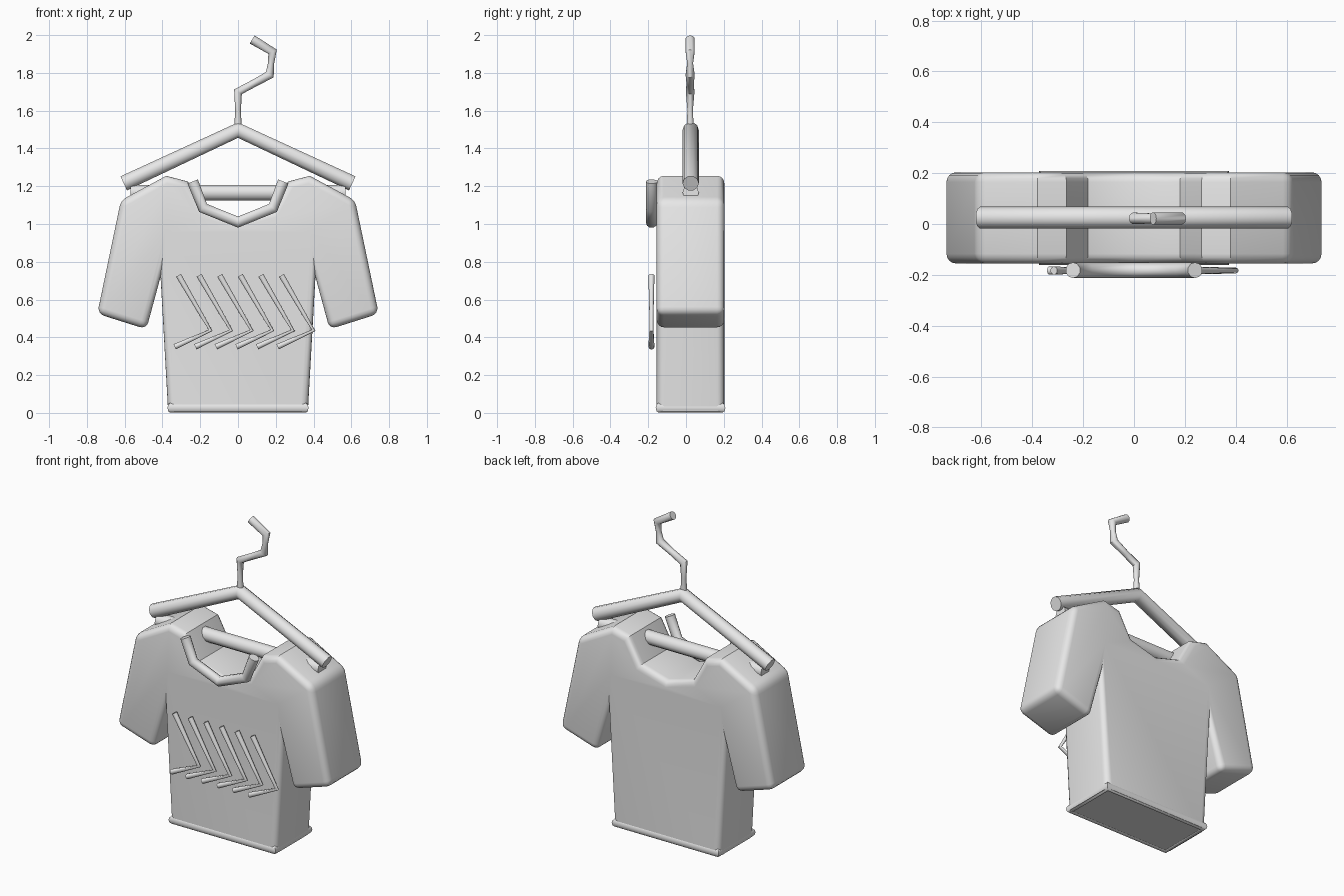
import bpy, bmesh
from mathutils import Vector

cube = bpy.data.objects.get("Cube")
if cube:
    bpy.data.objects.remove(cube, do_unlink=True)

grey = bpy.data.materials.new("light_grey")
grey.use_nodes = True
colour = (0.8, 0.8, 0.8, 1)
grey.diffuse_color = colour
grey.node_tree.nodes["Principled BSDF"].inputs["Base Color"].default_value = colour


def finish(obj, angle):
    bpy.ops.object.select_all(action='DESELECT')
    obj.select_set(True)
    bpy.context.view_layer.objects.active = obj
    if obj.type == 'CURVE':
        bpy.ops.object.convert(target='MESH')
        obj = bpy.context.object
    obj.data.materials.clear()
    obj.data.materials.append(grey)
    bpy.ops.object.shade_smooth_by_angle(angle=angle)


def tube(name, points, radius, y, widths=None, closed=False):
    """Round tube through (x, z) points at depth y, or through (x, y, z) points."""
    curve = bpy.data.curves.new(name, 'CURVE')
    curve.dimensions = '3D'
    curve.bevel_depth = radius
    curve.bevel_resolution = 3
    curve.use_fill_caps = True
    spline = curve.splines.new('POLY')
    spline.points.add(len(points) - 1)
    for i, p in enumerate(points):
        co = p if len(p) == 3 else (p[0], y, p[1])
        spline.points[i].co = (*co, 1)
        spline.points[i].radius = widths[i] if widths else 1
    spline.use_cyclic_u = closed
    obj = bpy.data.objects.new(name, curve)
    bpy.context.collection.objects.link(obj)
    finish(obj, 0.9)


# Shirt: mirrored outline, extruded front to back, with rounded edges
FRONT, BACK, BOTTOM = -0.155, 0.203, 0.008
half = [(0.18, 1.07), (0.265, 1.225), (0.38, 1.255), (0.62, 1.125),
        (0.745, 0.525), (0.485, 0.443), (0.41, 0.72), (0.37, BOTTOM)]
outline = [(0, 1.02)] + half + [(-x, z) for x, z in reversed(half)]
bm = bmesh.new()
face = bm.faces.new([bm.verts.new((x, FRONT, z)) for x, z in outline])
ext = bmesh.ops.extrude_face_region(bm, geom=[face])
bmesh.ops.translate(bm, vec=(0, BACK - FRONT, 0),
                    verts=[g for g in ext["geom"] if isinstance(g, bmesh.types.BMVert)])
bmesh.ops.recalc_face_normals(bm, faces=bm.faces)


def is_rounded(edge):
    a, b = (v.co for v in edge.verts)
    if max(a.z, b.z) < BOTTOM + 0.01:
        return False
    if abs(a.y - b.y) > 0.1:           # edges running front to back
        return abs(a.x) > 0.45 and a.z < 1.2
    return True


bmesh.ops.bevel(bm, geom=[e for e in bm.edges if is_rounded(e)], offset=0.038,
                segments=4, profile=0.5, affect='EDGES', clamp_overlap=False)
mesh = bpy.data.meshes.new("shirt")
bm.to_mesh(mesh)
bm.free()
shirt = bpy.data.objects.new("shirt", mesh)
bpy.context.collection.objects.link(shirt)
finish(shirt, 0.6)

# Hem around the bottom
tube("hem", [(-0.355, FRONT + 0.013, 0.027), (0.355, FRONT + 0.013, 0.027),
             (0.355, BACK - 0.013, 0.027), (-0.355, BACK - 0.013, 0.027)],
     0.026, 0, closed=True)

# Collar on the front
tube("collar", [(-0.24, 1.225), (-0.185, 1.085), (0, 1.01), (0.185, 1.085), (0.24, 1.225)],
     0.031, -0.182)

# Row of chevrons on the chest
for i in range(6):
    dx = i * 0.109
    tube(f"chevron_{i + 1}",
         [(-0.315 + dx, 0.728), (-0.2 + dx, 0.53), (-0.145 + dx, 0.437), (-0.335 + dx, 0.35)],
         0.016, -0.183, [1, 0.7, 0.7, 1])

# Hanger: shoulders, crossbar and hook
tube("hanger_shoulders", [(-0.605, 1.215), (0, 1.497), (0.605, 1.215)], 0.043, 0.025)
tube("hanger_bar", [(-0.57, 1.166), (0.57, 1.166)], 0.043, 0.025)
tube("hanger_hook", [(0, 1.51), (0, 1.6), (0, 1.7), (0.085, 1.745), (0.168, 1.79),
                     (0.175, 1.85), (0.183, 1.912), (0.075, 1.977)],
     0.025, 0.022, [0.8, 0.6, 0.95, 0.8, 1, 0.65, 1, 1])
